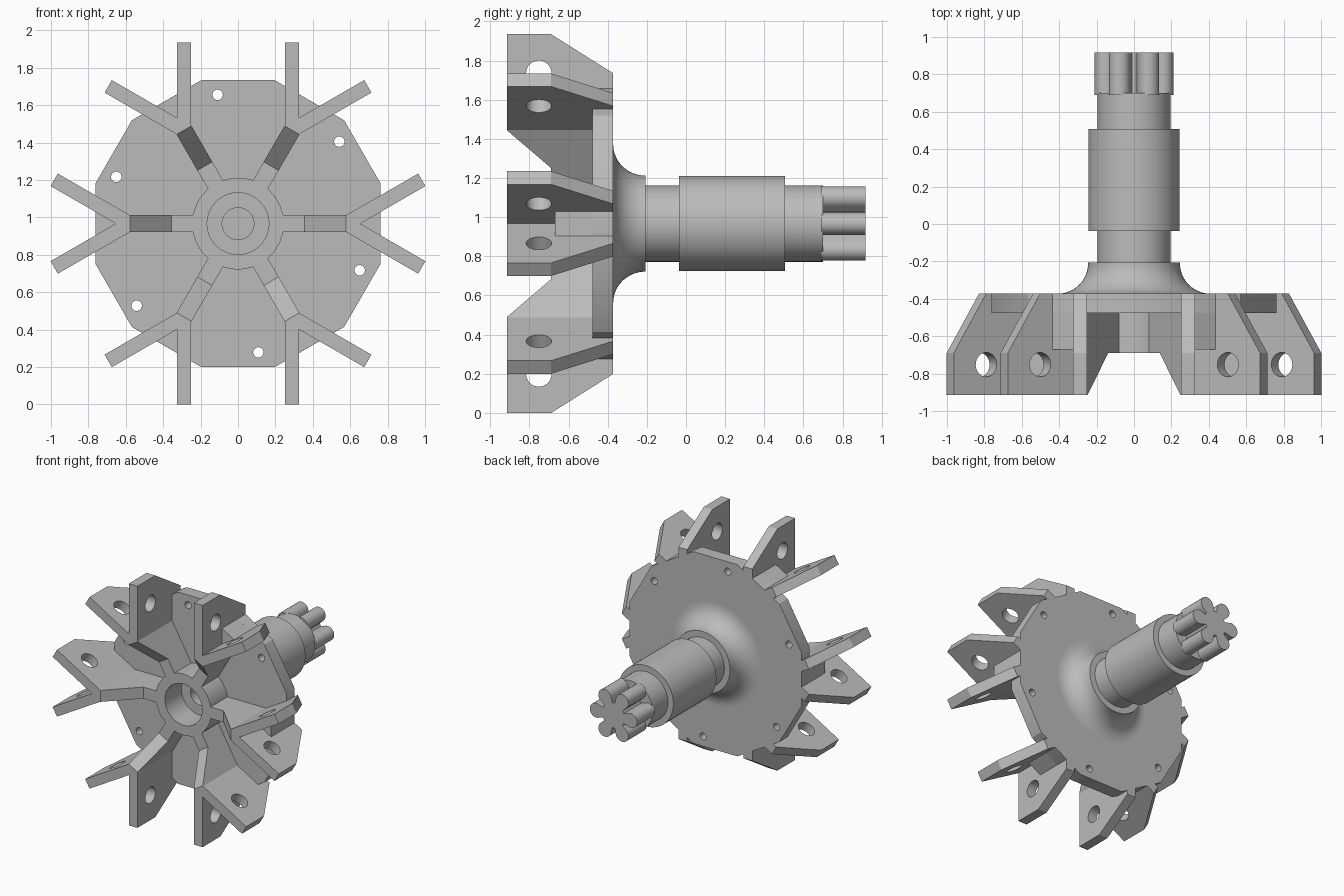
import bpy, bmesh
from math import sin, cos, pi, radians
from mathutils import Matrix, Vector

if "Cube" in bpy.data.objects:
    bpy.data.objects.remove(bpy.data.objects["Cube"])

AXIS_Z = 0.967      # height of the shaft axis
FRONT, FACE, BACK = -0.915, -0.69, -0.372
APOTHEM = 0.768

steel = bpy.data.materials.new("grey_steel")
steel.use_nodes = True
steel.diffuse_color = (0.5, 0.5, 0.5, 1)
steel.node_tree.nodes["Principled BSDF"].inputs["Base Color"].default_value = (0.5, 0.5, 0.5, 1)


def add_object(name, mesh, turn=0):
    ob = bpy.data.objects.new(name, mesh)
    bpy.context.collection.objects.link(ob)
    ob.location.z = AXIS_Z
    ob.rotation_euler.y = radians(turn)
    return ob


def finish(bm, name):
    bmesh.ops.recalc_face_normals(bm, faces=bm.faces[:])
    mesh = bpy.data.meshes.new(name)
    bm.to_mesh(mesh)
    bm.free()
    mesh.materials.append(steel)
    return mesh


def extrude(bm, points, shift):
    face = bm.faces.new([bm.verts.new(p) for p in points])
    new = bmesh.ops.extrude_face_region(bm, geom=[face])["geom"]
    verts = [v for v in new if isinstance(v, bmesh.types.BMVert)]
    bmesh.ops.translate(bm, verts=verts, vec=shift)


def prism(name, points, shift):
    bm = bmesh.new()
    extrude(bm, points, shift)
    return finish(bm, name)


def circle(radius, count, place):
    return [place(radius * cos(2 * pi * i / count), radius * sin(2 * pi * i / count))
            for i in range(count)]


def cut(ob, cutter_mesh):
    cutter = add_object("hole_cutter", cutter_mesh)
    cutter.hide_render = True
    mod = ob.modifiers.new("holes", 'BOOLEAN')
    mod.operation = 'DIFFERENCE'
    mod.solver = 'EXACT'
    mod.object = cutter
    bpy.context.view_layer.objects.active = ob
    bpy.ops.object.modifier_apply(modifier=mod.name)
    bpy.data.objects.remove(cutter)


def smooth(ob):
    bpy.ops.object.select_all(action='DESELECT')
    ob.select_set(True)
    bpy.context.view_layer.objects.active = ob
    bpy.ops.object.shade_smooth_by_angle(angle=radians(30))


def polar(r, deg, y):
    return Vector((r * cos(radians(deg)), y, r * sin(radians(deg))))


# Six-sided plate with clipped corners
outline = [polar(0.792, 60 * k + s * 15.75, -0.477) for k in range(6) for s in (-1, 1)]
plate = add_object("plate", prism("plate", outline, (0, -0.477 * -1 + BACK, 0)))

# Bolt holes and hub opening in the plate
bm = bmesh.new()
extrude(bm, circle(0.2, 48, lambda a, b: (a, -0.6, b)), (0, 0.4, 0))
for k in range(6):
    c = polar(0.697, 39 + 60 * k, -0.6)
    extrude(bm, circle(0.028, 24, lambda a, b: c + Vector((a, 0, b))), (0, 0.4, 0))
cut(plate, finish(bm, "plate_holes"))
smooth(plate)

# Hub, flared neck and stepped shaft as one turned profile (radius, y)
profile = [(0, -0.2), (0.085, -0.2), (0.085, -0.48), (0.165, -0.48), (0.165, FACE),
           (0.245, FACE), (0.245, BACK - 0.03), (0.405, BACK - 0.03)]
profile += [(0.405 - 0.16 * sin(t * pi / 24), BACK + 0.165 * (1 - cos(t * pi / 24)))
            for t in range(13)]
profile += [(0.195, -0.207), (0.195, -0.037), (0.243, -0.037), (0.243, 0.507),
            (0.195, 0.507), (0.195, 0.7), (0, 0.7)]
bm = bmesh.new()
verts = [bm.verts.new((r, y, 0)) for r, y in profile]
edges = [bm.edges.new(pair) for pair in zip(verts, verts[1:])]
bmesh.ops.spin(bm, geom=verts + edges, cent=(0, 0, 0), axis=(0, 1, 0),
               angle=2 * pi, steps=64, use_duplicate=False)
bmesh.ops.remove_doubles(bm, verts=bm.verts[:], dist=0.0002)
smooth(add_object("hub_and_shaft", finish(bm, "hub_and_shaft")))

# Splined end with six rounded teeth
teeth = []
for k in range(6):
    turn = Matrix.Rotation(radians(-60 * k), 3, 'Y')
    for a in range(-110, 111, 10):
        teeth.append(turn @ (Vector((0.153, 0.69, 0)) + polar(0.057, a, 0)))
    teeth += [turn @ polar(0.1, a, 0.69) for a in (24, 30, 36)]
smooth(add_object("spline_end", prism("spline_end", teeth, (0, 0.228, 0))))

# Spoke with a sloped front, running from hub to lug pair
spoke_side = [(0.2, -0.42), (0.2, FACE), (0.355, FACE), (0.577, FRONT),
              (0.61, FRONT), (0.61, -0.42)]
spoke = prism("spoke", [(r, y, -0.046) for r, y in spoke_side], (0, 0, 0.092))

# Corner block filling the fork between two lugs
corner = [(0.6, -0.05), (0.762, -0.1), (0.762, 0.1), (0.6, 0.05)]
block = prism("corner_block", [(r, -0.67, z) for r, z in corner], (0, 0.67 + BACK, 0))

# Lug with tapered back and a pin hole
lug_side = [(0.525, FRONT), (0.968, FRONT), (0.968, FACE), (APOTHEM, BACK), (0.525, BACK)]
lug = add_object("lug", prism("lug", [(0.25, y, r) for r, y in lug_side], (0.077, 0, 0)))
bm = bmesh.new()
extrude(bm, circle(0.065, 32, lambda a, b: (0.2, -0.752 + a, APOTHEM + b)), (0.2, 0, 0))
cut(lug, finish(bm, "pin_hole"))
smooth(lug)
lug_mesh = lug.data
bpy.data.objects.remove(lug)

# Mirrored lug for the other side of each pair
bm = bmesh.new()
bm.from_mesh(lug_mesh)
bmesh.ops.scale(bm, vec=(-1, 1, 1), verts=bm.verts[:])
bmesh.ops.reverse_faces(bm, faces=bm.faces[:])
mirror_mesh = bpy.data.meshes.new("lug_mirrored")
bm.to_mesh(mirror_mesh)
bm.free()
if not mirror_mesh.materials:
    mirror_mesh.materials.append(steel)

# Repeat the arms around the axis
for k in range(6):
    add_object(f"spoke_{k + 1}", spoke, 60 * k)
    add_object(f"corner_block_{k + 1}", block, 60 * k)
    add_object(f"left_lug_{k + 1}", lug_mesh, 60 * k)
    add_object(f"right_lug_{k + 1}", mirror_mesh, 60 * k)
